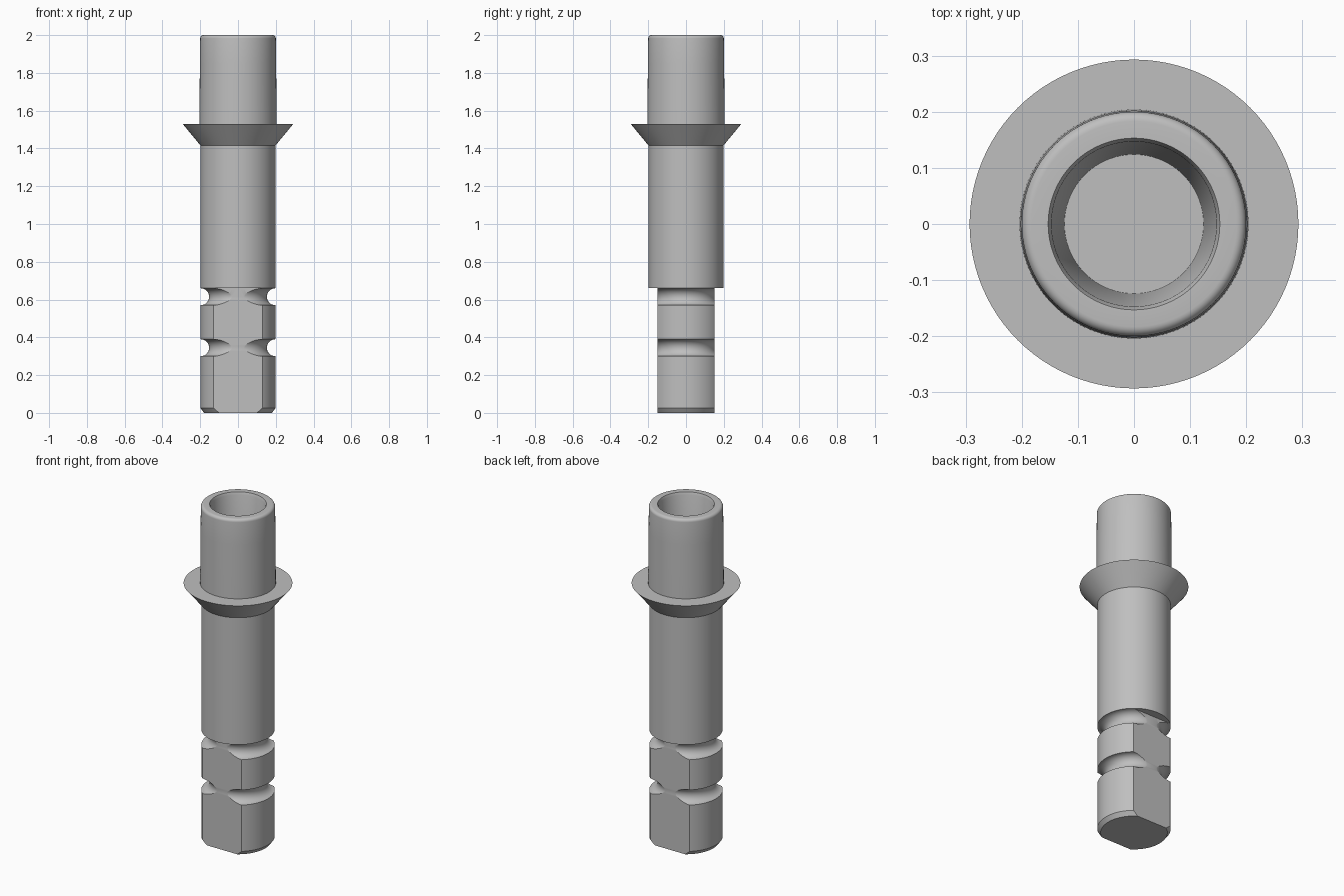
import bpy
import bmesh
import math
from mathutils import Vector

SEGMENTS = 96
RADIUS = 0.198
FLAT = 0.15

cube = bpy.data.objects.get("Cube")
if cube:
    bpy.data.objects.remove(cube, do_unlink=True)

metal = bpy.data.materials.new("brushed grey metal")
metal.use_nodes = True
grey = (0.52, 0.52, 0.52, 1)
metal.diffuse_color = grey
metal.node_tree.nodes["Principled BSDF"].inputs["Base Color"].default_value = grey


def lathe(profile):
    """Spin an (r, z) profile that starts and ends on the axis."""
    bm = bmesh.new()
    verts = [bm.verts.new((r, 0, z)) for r, z in profile]
    edges = [bm.edges.new(pair) for pair in zip(verts, verts[1:])]
    bmesh.ops.spin(bm, geom=verts + edges, axis=(0, 0, 1), cent=(0, 0, 0),
                   angle=math.tau, steps=SEGMENTS)
    bmesh.ops.remove_doubles(bm, verts=bm.verts[:], dist=0.0001)
    bmesh.ops.recalc_face_normals(bm, faces=bm.faces[:])
    return bm


def finish(name, bm):
    mesh = bpy.data.meshes.new(name)
    bm.to_mesh(mesh)
    bm.free()
    mesh.materials.append(metal)
    obj = bpy.data.objects.new(name, mesh)
    bpy.context.collection.objects.link(obj)
    bpy.ops.object.select_all(action="DESELECT")
    obj.select_set(True)
    bpy.context.view_layer.objects.active = obj
    bpy.ops.object.shade_smooth_by_angle(angle=math.radians(25))


def arc(r, z, size, start, end, steps):
    """Points along a circular arc in the (r, z) plane, angles in degrees."""
    angles = [math.radians(start + (end - start) * i / steps) for i in range(steps + 1)]
    return [(r + size * math.cos(a), z + size * math.sin(a)) for a in angles]


# Sleeve: shaft, flared collar and hollow upper tube with a rounded rim
sleeve = [(0, 0.66), (RADIUS, 0.66), (RADIUS, 1.415), (0.293, 1.53), (0.204, 1.53),
          (0.202, 1.85)]
sleeve += arc(0.183, 1.983, 0.017, 0, 90, 6)
sleeve += [(0.153, 2.0), (0.147, 1.985), (0.124, 1.42), (0, 1.42)]
finish("sleeve_with_collar", lathe(sleeve))

# Shank: chamfered foot and two round grooves
shank = [(0, 0), (0.18, 0), (RADIUS, 0.025)]
for z in (0.345, 0.615):
    shank += arc(RADIUS, z, 0.045, 270, 90, 14)
shank.append((0, 0.66))
bm = lathe(shank)

# Two flats cut on the front and back of the shank
for side in (-1, 1):
    geom = bm.verts[:] + bm.edges[:] + bm.faces[:]
    bmesh.ops.bisect_plane(bm, geom=geom, plane_co=Vector((0, side * FLAT, 0)),
                           plane_no=Vector((0, side, 0)), clear_outer=True)
    rim = [e for e in bm.edges if e.is_boundary]
    cap = bmesh.ops.edgeloop_fill(bm, edges=rim)["faces"]
    bmesh.ops.triangulate(bm, faces=cap)
bmesh.ops.recalc_face_normals(bm, faces=bm.faces[:])
finish("flatted_shank", bm)
